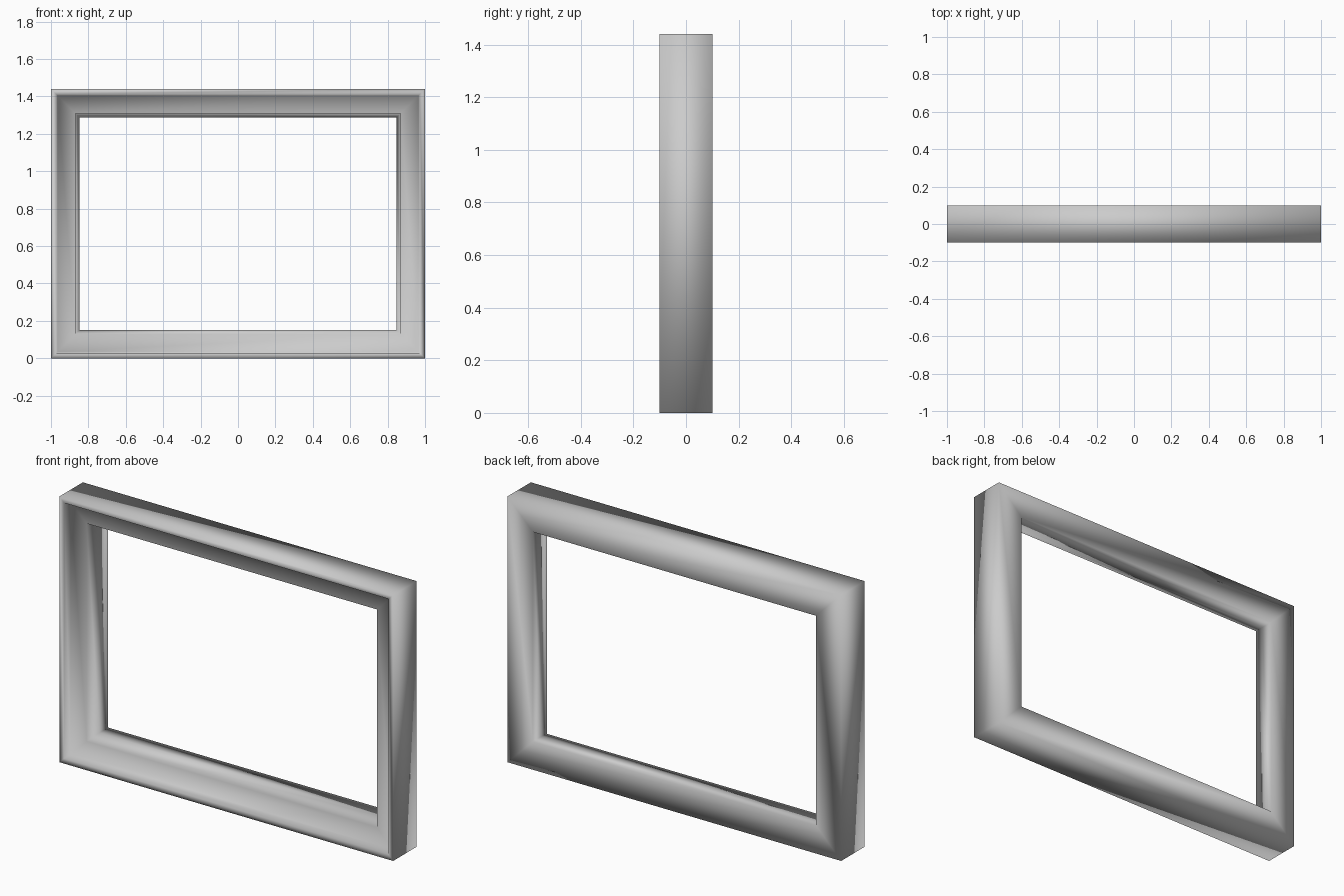
import bpy, bmesh

if "Cube" in bpy.data.objects:
    bpy.data.objects.remove(bpy.data.objects["Cube"])

W, H, D = 1.0, 1.44, 0.2   # half width, height, depth

# Moulding cross-section: (inset from outer edge, distance behind front)
PROFILE = [
    (0.0, 0.0), (0.028, 0.0),        # raised outer lip
    (0.035, 0.045), (0.13, 0.047),   # recessed flat face
    (0.152, 0.125), (0.152, D),      # sloped inner edge and opening wall
    (0.0, D),                        # flat back
]


def mitred_frame(name, profile):
    """Sweep the section round a rectangle with mitred corners."""
    bm = bmesh.new()
    rings = []
    for sx, sz in ((-1, 0), (1, 0), (1, 1), (-1, 1)):
        rings.append([bm.verts.new((sx * (W - a), d - D / 2, H - a if sz else a))
                      for a, d in profile])
    n = len(profile)
    for i in range(4):
        p, q = rings[i], rings[(i + 1) % 4]
        for j in range(n):
            k = (j + 1) % n
            bm.faces.new((p[j], q[j], q[k], p[k]))
    bmesh.ops.recalc_face_normals(bm, faces=bm.faces)
    for f in bm.faces:
        f.smooth = True
    mesh = bpy.data.meshes.new(name)
    bm.to_mesh(mesh)
    bm.free()
    obj = bpy.data.objects.new(name, mesh)
    bpy.context.collection.objects.link(obj)
    return obj


# Rectangular frame
mitred_frame("frame", PROFILE)
